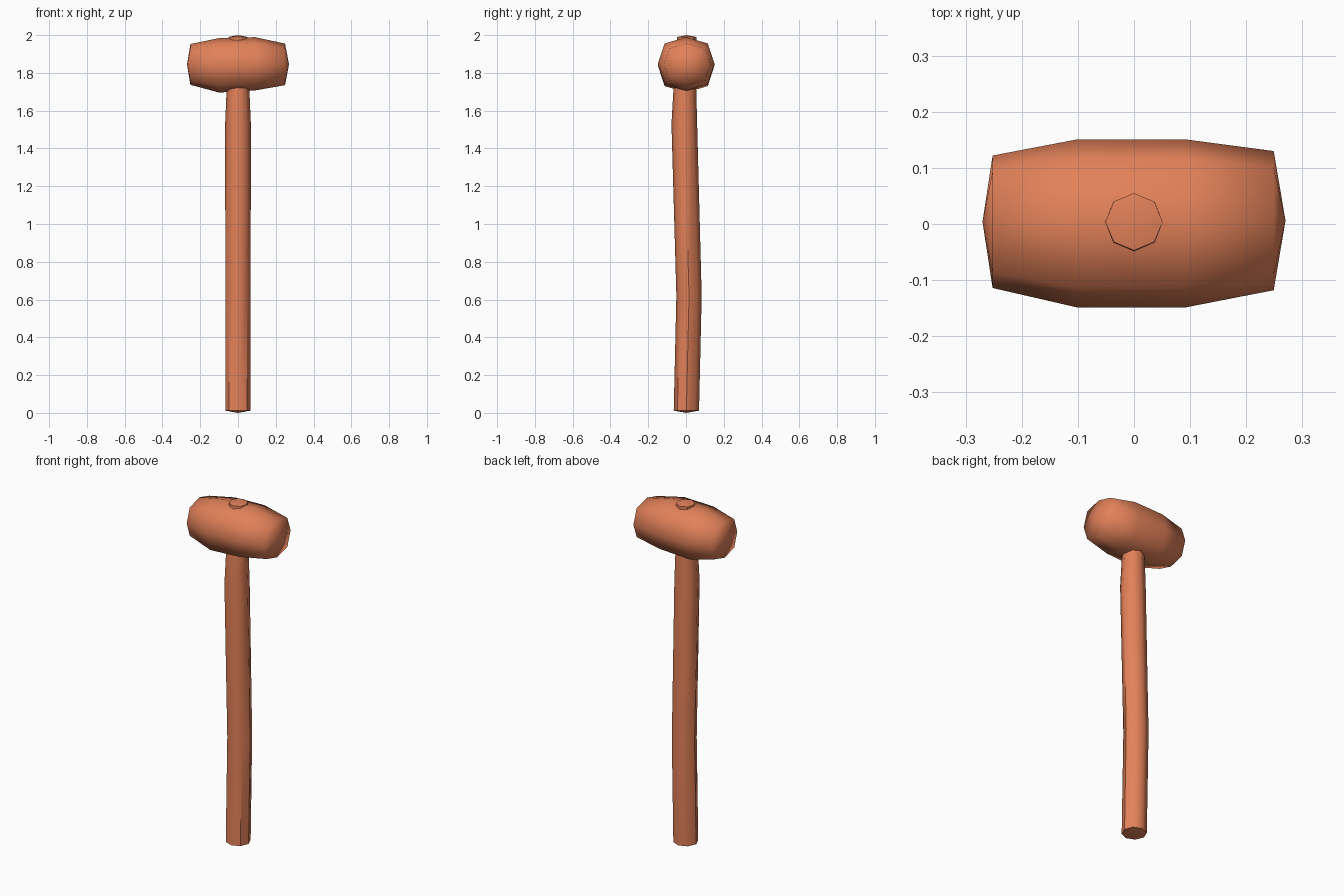
import bpy, bmesh
from math import cos, sin, pi, radians
from mathutils import Vector

if "Cube" in bpy.data.objects:
    bpy.data.objects.remove(bpy.data.objects["Cube"])

SIDES = 8

mat = bpy.data.materials.new("clay_orange")
mat.diffuse_color = (0.76, 0.22, 0.10, 1)
mat.use_nodes = True
mat.node_tree.nodes["Principled BSDF"].inputs["Base Color"].default_value = mat.diffuse_color


def loft(name, rings, start, end, smooth_angle):
    """Skin a row of vertex rings and close both ends with shallow domes."""
    bm = bmesh.new()
    loops = [[bm.verts.new(p) for p in ring] for ring in rings]
    for a, b in zip(loops, loops[1:]):
        for i in range(SIDES):
            j = (i + 1) % SIDES
            bm.faces.new((a[i], a[j], b[j], b[i]))
    for loop, tip in ((loops[0], start), (loops[-1], end)):
        apex = bm.verts.new(tip)
        for i in range(SIDES):
            bm.faces.new((loop[i], loop[(i + 1) % SIDES], apex))
    bmesh.ops.recalc_face_normals(bm, faces=bm.faces)
    mesh = bpy.data.meshes.new(name)
    bm.to_mesh(mesh)
    bm.free()
    mesh.materials.append(mat)
    obj = bpy.data.objects.new(name, mesh)
    bpy.context.collection.objects.link(obj)
    bpy.ops.object.select_all(action='DESELECT')
    obj.select_set(True)
    bpy.context.view_layer.objects.active = obj
    bpy.ops.object.shade_smooth_by_angle(angle=radians(smooth_angle))
    return obj


angles = [2 * pi * i / SIDES for i in range(SIDES)]

# Handle: gently bowed octagonal shaft that pokes out above the head (z, y, radius)
shaft = [(0.012, 0.002, 0.067), (0.62, 0.016, 0.067), (1.53, -0.009, 0.068),
         (1.72, -0.006, 0.060), (1.99, 0.004, 0.051)]
loft("handle",
     [[Vector((r * cos(a), y + r * sin(a), z)) for a in angles] for z, y, r in shaft],
     (0, 0.002, 0), (0, 0.004, 2.0), 45)

# Head: barrel-shaped block along x (x, y, z, y radius, z radius, diagonal bulge)
barrel = [(-0.252, 0.004, 1.845, 0.118, 0.108, 1.08), (-0.10, 0.001, 1.840, 0.150, 0.144, 1.08),
          (0.09, 0.001, 1.848, 0.150, 0.141, 1.08), (0.249, 0.006, 1.845, 0.124, 0.110, 1.08)]
loft("hammer_head",
     [[Vector((x, y + ry * cos(a) * (k if i % 2 else 1), z + rz * sin(a) * (k if i % 2 else 1)))
       for i, a in enumerate(angles)] for x, y, z, ry, rz, k in barrel],
     (-0.27, 0.004, 1.845), (0.27, 0.006, 1.845), 180)
